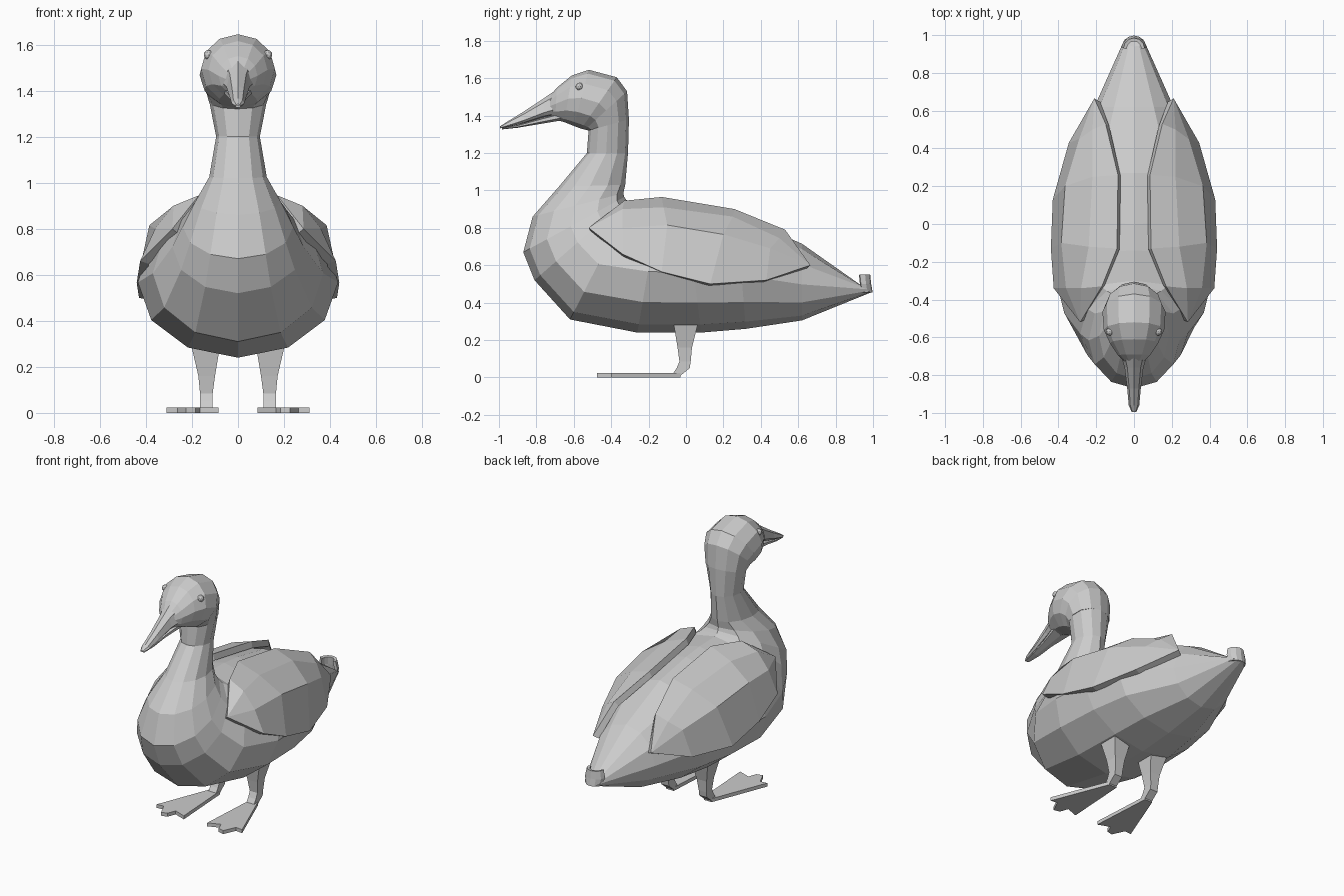
import bpy
import bmesh
from math import sin, cos, pi, radians
from mathutils import Vector

if "Cube" in bpy.data.objects:
    bpy.data.objects.remove(bpy.data.objects["Cube"], do_unlink=True)

grey = bpy.data.materials.new("plain grey")
grey.use_nodes = True
grey.diffuse_color = (0.6, 0.6, 0.6, 1)
grey.node_tree.nodes["Principled BSDF"].inputs["Base Color"].default_value = (0.6, 0.6, 0.6, 1)


def finish(name, bm, closed=True):
    """Turn a bmesh into a flat shaded object."""
    bmesh.ops.remove_doubles(bm, verts=bm.verts, dist=0.0005)
    if closed:
        bmesh.ops.recalc_face_normals(bm, faces=bm.faces)
    mesh = bpy.data.meshes.new(name)
    bm.to_mesh(mesh)
    bm.free()
    mesh.materials.append(grey)
    obj = bpy.data.objects.new(name, mesh)
    bpy.context.scene.collection.objects.link(obj)
    return obj


def bridge(bm, rows, loop):
    """Skin rows of points with quads; loop closes each row."""
    rows = [[bm.verts.new(p) for p in row] for row in rows]
    count = len(rows[0])
    for a, b in zip(rows, rows[1:]):
        for i in range(count if loop else count - 1):
            j = (i + 1) % count
            bm.faces.new((a[i], a[j], b[j], b[i]))
    return rows


def loft(name, rings, sides, middle):
    """Skin tilted oval rings, each (low y, low z, high y, high z, half width)."""
    rows = []
    for y0, z0, y1, z1, width in rings:
        low, high = Vector((0, y0, z0)), Vector((0, y1, z1))
        row = []
        for i in range(sides):
            a = 2 * pi * i / sides + pi / 2
            t = middle + sin(a) * (1 - middle if sin(a) > 0 else middle)
            row.append(low.lerp(high, t) + Vector((width * cos(a), 0, 0)))
        rows.append(row)
    bm = bmesh.new()
    rows = bridge(bm, rows, True)
    bm.faces.new(rows[0])
    bm.faces.new(rows[-1])
    return finish(name, bm)


def mirror(obj):
    obj.modifiers.new("mirror", "MIRROR").use_bisect_axis[0] = False


def thicken(obj, amount):
    mod = obj.modifiers.new("thickness", "SOLIDIFY")
    mod.thickness = amount
    mod.offset = -1


# Body from tail to breast, then up the neck
loft("body_and_neck", [
    (0.99, 0.455, 0.94, 0.49, 0.055),
    (0.62, 0.305, 0.62, 0.715, 0.21),
    (0.32, 0.26, 0.27, 0.87, 0.37),
    (0.08, 0.24, 0.0, 0.92, 0.42),
    (-0.26, 0.24, -0.14, 0.935, 0.435),
    (-0.62, 0.31, -0.30, 0.94, 0.37),
    (-0.81, 0.52, -0.32, 0.95, 0.285),
    (-0.87, 0.67, -0.33, 0.965, 0.24),
    (-0.82, 0.86, -0.335, 0.985, 0.185),
    (-0.68, 1.02, -0.325, 1.03, 0.125),
    (-0.53, 1.20, -0.31, 1.20, 0.095),
    (-0.52, 1.33, -0.305, 1.38, 0.125),
], 12, 0.47)

# Head, turning forward over the chin
loft("head", [
    (-0.52, 1.32, -0.305, 1.38, 0.126),
    (-0.54, 1.325, -0.315, 1.53, 0.147),
    (-0.56, 1.33, -0.37, 1.605, 0.167),
    (-0.60, 1.345, -0.52, 1.645, 0.16),
    (-0.65, 1.365, -0.61, 1.615, 0.128),
    (-0.70, 1.378, -0.69, 1.55, 0.085),
    (-0.74, 1.40, -0.74, 1.49, 0.04),
], 12, 0.5)

# Beak halves
loft("upper_beak", [
    (-0.64, 1.41, -0.64, 1.575, 0.085),
    (-0.76, 1.39, -0.76, 1.493, 0.05),
    (-0.87, 1.358, -0.87, 1.42, 0.036),
    (-0.96, 1.338, -0.96, 1.365, 0.028),
    (-0.995, 1.332, -0.995, 1.342, 0.012),
], 8, 0.25)
loft("lower_beak", [
    (-0.66, 1.375, -0.66, 1.42, 0.07),
    (-0.80, 1.352, -0.80, 1.38, 0.038),
    (-0.90, 1.335, -0.90, 1.35, 0.028),
    (-0.985, 1.326, -0.985, 1.333, 0.014),
], 6, 0.6)

# Eyes
bm = bmesh.new()
bmesh.ops.create_icosphere(bm, subdivisions=2, radius=0.021)
bmesh.ops.translate(bm, verts=bm.verts, vec=(0.128, -0.57, 1.555))
mirror(finish("eyes", bm))

# Folded wings: rows from shoulder to tip, each from inner to lower edge
shoulder, tip = (0.285, -0.52, 0.80), (0.21, 0.665, 0.60)
bm = bmesh.new()
bridge(bm, [
    [shoulder] * 4,
    [(0.17, -0.33, 0.945), (0.28, -0.34, 0.90), (0.36, -0.34, 0.80), (0.425, -0.34, 0.66)],
    [(0.09, -0.13, 0.965), (0.24, -0.12, 0.91), (0.385, -0.10, 0.815), (0.44, -0.13, 0.565)],
    [(0.085, 0.26, 0.90), (0.22, 0.25, 0.86), (0.365, 0.20, 0.765), (0.43, 0.13, 0.50)],
    [(0.15, 0.53, 0.79), (0.22, 0.50, 0.745), (0.29, 0.45, 0.69), (0.345, 0.43, 0.52)],
    [tip] * 4,
], False)
bmesh.ops.dissolve_degenerate(bm, dist=0.0005, edges=bm.edges)
bm.normal_update()
if sum(f.normal.x * f.calc_area() for f in bm.faces) < 0:
    bmesh.ops.reverse_faces(bm, faces=bm.faces)
wings = finish("wings", bm, closed=False)
thicken(wings, 0.04)
mirror(wings)

# Upturned tail feather, a small scoop open to the front
arc = [radians(a) for a in range(-90, 91, 30)]
bm = bmesh.new()
bridge(bm, [[(r * sin(a), y + 0.055 * cos(a), z) for a in arc]
            for r, y, z in ((0.058, 0.943, 0.455), (0.066, 0.935, 0.50), (0.056, 0.93, 0.55))], False)
bm.normal_update()
if sum(f.normal.y for f in bm.faces) < 0:
    bmesh.ops.reverse_faces(bm, faces=bm.faces)
thicken(finish("tail_feather", bm, closed=False), 0.018)

# Legs: tapered four-sided columns
bm = bmesh.new()
rows = bridge(bm, [[(x0, y0, z), (x1, y0, z), (x1, y1, z), (x0, y1, z)]
                   for x0, x1, y0, y1, z in (
                       (0.07, 0.21, -0.07, 0.075, 0.36),
                       (0.08, 0.20, -0.065, 0.062, 0.28),
                       (0.10, 0.172, -0.045, 0.032, 0.16),
                       (0.11, 0.165, -0.035, 0.025, 0.085),
                       (0.11, 0.165, -0.05, 0.02, 0.05),
                       (0.11, 0.165, -0.08, -0.035, 0.005))], True)
bm.faces.new(rows[0])
bm.faces.new(rows[-1])
mirror(finish("legs", bm))

# Webbed feet: a flat three-toed outline given thickness
outline = [(0.11, -0.03), (0.165, -0.03), (0.31, -0.40), (0.262, -0.395),
           (0.225, -0.475), (0.185, -0.465), (0.165, -0.41), (0.085, -0.44)]
bm = bmesh.new()
sole = bm.faces.new([bm.verts.new((x, y, 0)) for x, y in outline])
top = bmesh.ops.extrude_face_region(bm, geom=[sole], use_keep_orig=True)["geom"]
bmesh.ops.translate(bm, verts=[v for v in top if isinstance(v, bmesh.types.BMVert)], vec=(0, 0, 0.023))
mirror(finish("feet", bm))
